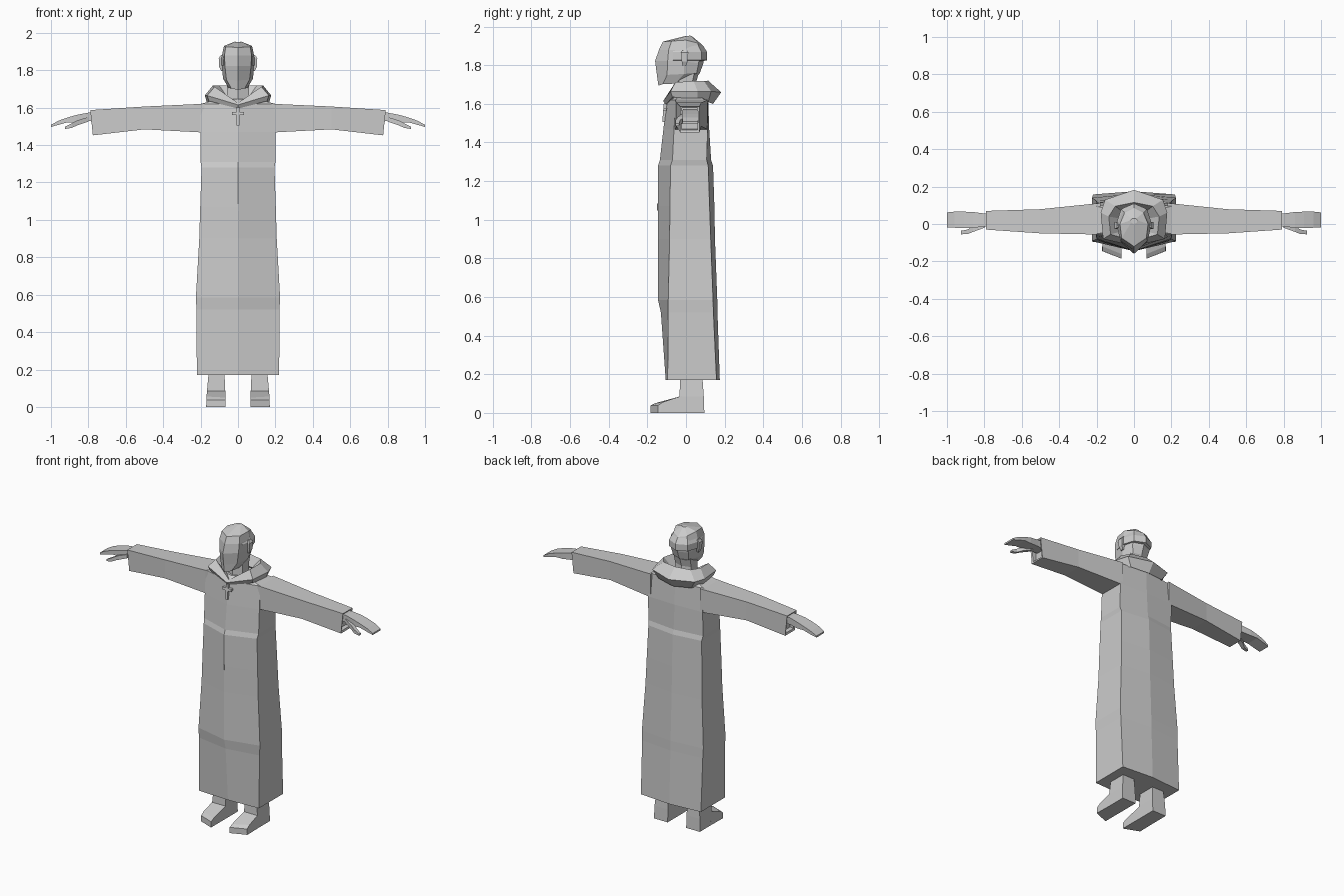
import bpy, bmesh, math
from mathutils import Vector

grey = bpy.data.materials.new("stone grey")
grey.diffuse_color = (0.6, 0.6, 0.6, 1)


def loft(name, rings, cap_start=True, cap_end=True, mirror=False, closed=False):
    """Skin a list of equal-length rings; optionally add the mirrored half."""
    bm = bmesh.new()
    for s in ((1, -1) if mirror else (1,)):
        vs = [[bm.verts.new((p[0] * s, p[1], p[2])) for p in r] for r in rings]
        n = len(vs[0])
        pairs = list(zip(vs, vs[1:])) + ([(vs[-1], vs[0])] if closed else [])
        for a, b in pairs:
            for i in range(n):
                j = (i + 1) % n
                bm.faces.new((a[i], a[j], b[j], b[i]))
        if cap_start and not closed:
            bm.faces.new(vs[0])
        if cap_end and not closed:
            bm.faces.new(vs[-1])
    bmesh.ops.recalc_face_normals(bm, faces=bm.faces)
    me = bpy.data.meshes.new(name)
    bm.to_mesh(me)
    bm.free()
    me.materials.append(grey)
    ob = bpy.data.objects.new(name, me)
    bpy.context.collection.objects.link(ob)
    return ob


def sym(half):
    """Close a half section, given from front centre to back centre."""
    return half + [(-x, y, z) for x, y, z in half[-2:0:-1]]


def rect(x, y0, y1, z0, z1, lean=0):
    """Section across an arm; lean moves the lower edge inwards."""
    return [(x - lean, y0, z0), (x, y0, z1), (x, y1, z1), (x - lean, y1, z0)]


def slab(x0, x1, y0, y1, z):
    return [(x0, y0, z), (x1, y0, z), (x1, y1, z), (x0, y1, z)]


# Robe: z, half width, front centre, front corner, back corner, back centre
robe = [
    (0.17, 0.220, -0.105, -0.095, 0.158, 0.175),
    (0.52, 0.222, -0.130, -0.092, 0.142, 0.163),
    (0.585, 0.225, -0.145, -0.092, 0.140, 0.162),
    (0.90, 0.207, -0.145, -0.085, 0.128, 0.150),
    (1.07, 0.202, -0.146, -0.083, 0.122, 0.147),
    (1.28, 0.195, -0.145, -0.080, 0.115, 0.140),
    (1.31, 0.200, -0.135, -0.070, 0.107, 0.130),
    (1.47, 0.200, -0.117, -0.062, 0.112, 0.120),
    (1.62, 0.200, -0.098, -0.052, 0.095, 0.115),
]
rings = [sym([(0, fc, z), (w, f, z), (w, b, z), (0, bc, z)])
         for z, w, fc, f, b, bc in robe]
rings.append(sym([(0, -0.07, 1.645), (0.11, -0.04, 1.645), (0.11, 0.07, 1.645), (0, 0.09, 1.645)]))
loft("robe", rings)

# Sleeves, with a recessed cuff opening
loft("sleeves", [
    rect(0.18, -0.058, 0.112, 1.468, 1.622),
    rect(0.20, -0.056, 0.110, 1.468, 1.620),
    rect(0.50, -0.050, 0.079, 1.484, 1.606),
    rect(0.79, -0.030, 0.070, 1.452, 1.587, 0.014),
    rect(0.785, -0.020, 0.060, 1.465, 1.578, 0.012),
    rect(0.75, -0.020, 0.060, 1.470, 1.578),
], mirror=True)

# Hands with flat fingers, and thumbs
loft("hands", [
    rect(0.74, -0.010, 0.050, 1.525, 1.572),
    rect(0.80, -0.014, 0.056, 1.528, 1.573),
    rect(0.86, -0.020, 0.064, 1.522, 1.562),
    rect(0.91, -0.021, 0.066, 1.522, 1.548),
    rect(0.96, -0.020, 0.066, 1.508, 1.530),
    rect(1.00, -0.018, 0.062, 1.497, 1.508),
], mirror=True)
loft("thumbs", [
    rect(0.80, -0.020, 0.012, 1.525, 1.550),
    rect(0.86, -0.042, -0.010, 1.505, 1.532),
    rect(0.89, -0.054, -0.030, 1.492, 1.516),
    rect(0.925, -0.055, -0.036, 1.486, 1.498),
], mirror=True)

# Hood collar: a closed tube of rings around the neck
loft("collar", [
    sym([(0, -0.105, 1.595), (0.155, -0.070, 1.635), (0.165, 0.06, 1.625), (0.12, 0.115, 1.61), (0, 0.140, 1.60)]),
    sym([(0, -0.118, 1.615), (0.165, -0.080, 1.665), (0.178, 0.06, 1.665), (0.155, 0.130, 1.665), (0, 0.182, 1.66)]),
    sym([(0, -0.095, 1.625), (0.125, -0.055, 1.712), (0.135, 0.04, 1.718), (0.100, 0.095, 1.718), (0, 0.115, 1.72)]),
    sym([(0, -0.060, 1.615), (0.070, -0.040, 1.650), (0.080, 0.03, 1.660), (0.060, 0.065, 1.66), (0, 0.075, 1.66)]),
], closed=True)

# Neck
loft("neck", [
    sym([(0, -0.060, 1.60), (0.060, -0.035, 1.60), (0.060, 0.035, 1.60), (0, 0.055, 1.60)]),
    sym([(0, -0.058, 1.70), (0.058, -0.035, 1.70), (0.058, 0.030, 1.70), (0, 0.048, 1.70)]),
    sym([(0, -0.058, 1.77), (0.062, -0.035, 1.77), (0.062, 0.045, 1.77), (0, 0.070, 1.77)]),
])

# Head: front centre, front corner, side, back corner, back centre
loft("head", [
    sym([(0, -0.143, 1.695), (0.035, -0.120, 1.702), (0.050, -0.055, 1.705), (0.045, 0.010, 1.72), (0, 0.048, 1.73)]),
    sym([(0, -0.150, 1.745), (0.062, -0.098, 1.75), (0.080, -0.010, 1.755), (0.055, 0.055, 1.76), (0, 0.072, 1.76)]),
    sym([(0, -0.160, 1.822), (0.070, -0.095, 1.822), (0.086, -0.010, 1.82), (0.065, 0.065, 1.81), (0, 0.090, 1.81)]),
    sym([(0, -0.140, 1.880), (0.072, -0.090, 1.880), (0.086, 0.000, 1.88), (0.062, 0.075, 1.875), (0, 0.100, 1.87)]),
    sym([(0, -0.120, 1.922), (0.066, -0.075, 1.925), (0.075, 0.000, 1.930), (0.050, 0.060, 1.915), (0, 0.085, 1.905)]),
    sym([(0, 0.000, 1.952), (0.015, 0.008, 1.952), (0.018, 0.020, 1.953), (0.010, 0.028, 1.952), (0, 0.030, 1.951)]),
])

# Hair fringe wrapped around the sides and back of the head
path = [(0.078, -0.068), (0.093, 0.005), (0.068, 0.080), (0, 0.110)]
path += [(-x, y) for x, y in path[-2::-1]]
loft("hair_fringe", [
    [(x * 0.82, y * 0.8, 1.822), (x, y, 1.826), (x * 1.01, y, 1.868), (x * 0.8, y * 0.8, 1.902)]
    for x, y in path])

# Ears
loft("ears", [
    slab(0.078, 0.090, -0.018, 0.000, 1.795),
    slab(0.078, 0.101, -0.022, 0.008, 1.820),
    slab(0.078, 0.103, -0.026, 0.012, 1.865),
    slab(0.078, 0.092, -0.020, 0.008, 1.880),
], mirror=True)

# Legs, and feet with slanted toes
loft("legs", [
    slab(0.068, 0.168, -0.033, 0.095, 0.0),
    slab(0.068, 0.166, -0.034, 0.092, 0.085),
    slab(0.072, 0.158, -0.030, 0.086, 0.17),
    slab(0.072, 0.158, -0.030, 0.086, 0.30),
], mirror=True)
loft("feet", [
    [(0.068, -0.020, 0), (0.168, -0.020, 0), (0.166, -0.020, 0.088), (0.068, -0.020, 0.088)],
    [(0.068, -0.036, 0), (0.168, -0.034, 0), (0.166, -0.034, 0.084), (0.068, -0.036, 0.084)],
    [(0.068, -0.172, 0), (0.170, -0.132, 0), (0.168, -0.120, 0.056), (0.068, -0.160, 0.050)],
    [(0.068, -0.185, 0), (0.170, -0.145, 0), (0.168, -0.145, 0.038), (0.068, -0.185, 0.038)],
], mirror=True)


# Chest cross lying on the sloping robe front
def plate(name, w, z0, z1, y0, y1, t=0.009):
    loft(name, [slab(-w, w, y0 - t, y0 + t, z0), slab(-w, w, y1 - t, y1 + t, z1)])


plate("cross_upright", 0.008, 1.505, 1.602, -0.114, -0.106)
plate("cross_bar", 0.032, 1.562, 1.578, -0.110, -0.108)
# Small fastening at the waist
plate("belt_fastening", 0.003, 1.048, 1.085, -0.146, -0.146, 0.003)
